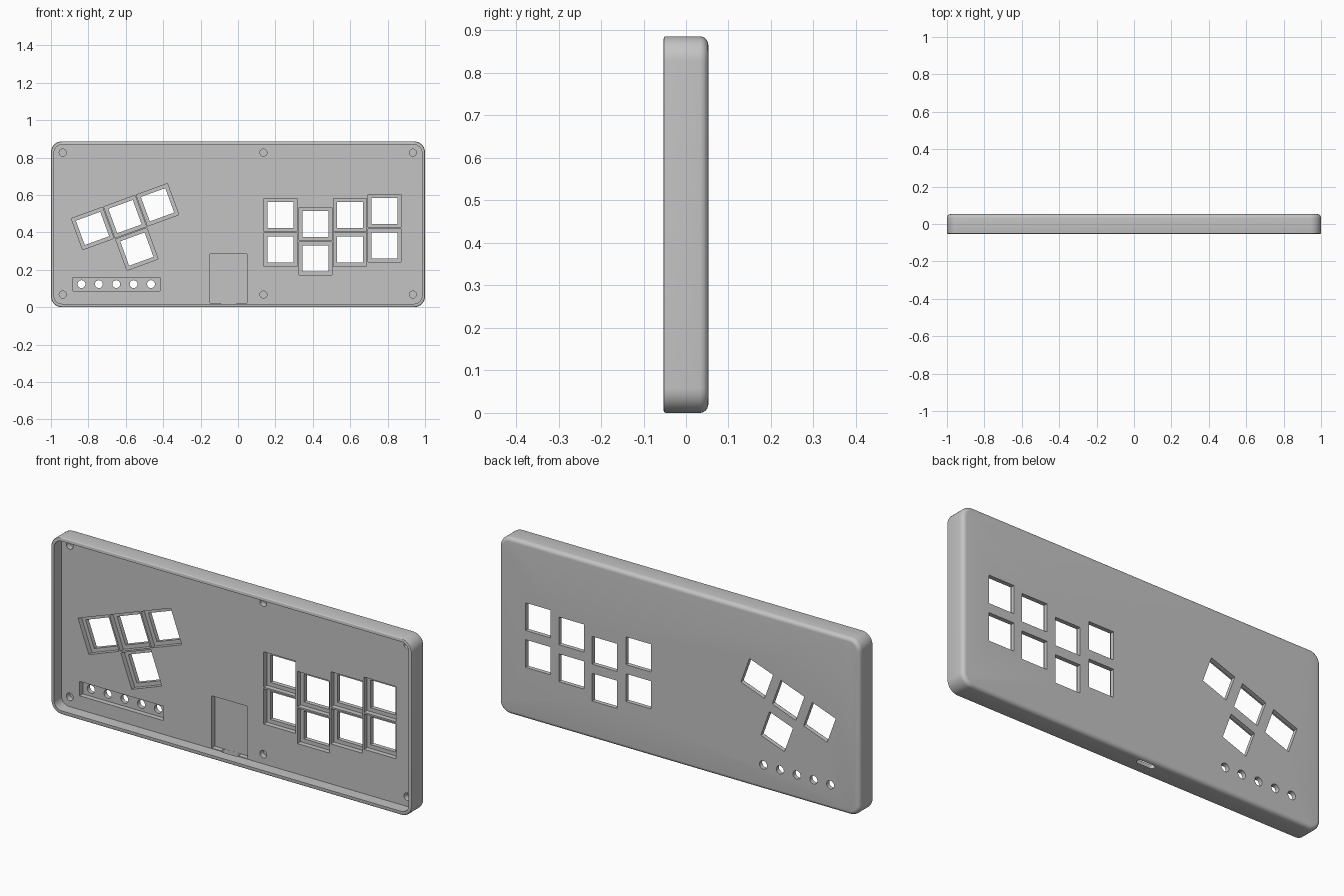
import bpy, bmesh
from math import sin, cos, pi, radians

if "Cube" in bpy.data.objects:
    bpy.data.objects.remove(bpy.data.objects["Cube"])

HEIGHT = 0.886
MID = HEIGHT / 2
FRONT, BACK = -0.0525, 0.0525
FLOOR = 0.006          # inner face of the panel
POCKET = 0.031         # floor of the recesses
KEY, POCKET_SIZE, PITCH = 0.139, 0.177, 0.185

grey = bpy.data.materials.new("case grey")
grey.use_nodes = True
grey.diffuse_color = (0.55, 0.55, 0.55, 1)
grey.node_tree.nodes["Principled BSDF"].inputs["Base Color"].default_value = grey.diffuse_color


def rounded(w, h, r, steps=10):
    """Outline of a rounded rectangle around the origin."""
    corners = [(1, 1), (-1, 1), (-1, -1), (1, -1)]
    return [(sx * (w / 2 - r) + r * cos((i + k / steps) * pi / 2),
             sy * (h / 2 - r) + r * sin((i + k / steps) * pi / 2))
            for i, (sx, sy) in enumerate(corners) for k in range(steps + 1)]


def rect(w, h):
    return [(w / 2, h / 2), (-w / 2, h / 2), (-w / 2, -h / 2), (w / 2, -h / 2)]


def circle(r, n=24):
    return [(r * cos(2 * pi * k / n), r * sin(2 * pi * k / n)) for k in range(n)]


def loft(name, rings):
    """Closed solid through rings of 3D points."""
    bm = bmesh.new()
    loops = [[bm.verts.new(p) for p in ring] for ring in rings]
    n = len(loops[0])
    for a, b in zip(loops, loops[1:]):
        for i in range(n):
            j = (i + 1) % n
            bm.faces.new((a[i], a[j], b[j], b[i]))
    bm.faces.new(loops[0])
    bm.faces.new(loops[-1])
    bmesh.ops.recalc_face_normals(bm, faces=bm.faces)
    mesh = bpy.data.meshes.new(name)
    bm.to_mesh(mesh)
    bm.free()
    mesh.materials.append(grey)
    obj = bpy.data.objects.new(name, mesh)
    bpy.context.collection.objects.link(obj)
    return obj


# Case body: rounded block, soft edge at the back, tiny one at the front
def body_ring(inset, y):
    return [(x, y, z + MID) for x, z in
            rounded(2 - 2 * inset, HEIGHT - 2 * inset, 0.058 - inset)]


FILLET, EDGE = 0.02, 0.005
profile = [(EDGE * (1 - sin(t * pi / 6)), FRONT + EDGE * (1 - cos(t * pi / 6))) for t in range(4)]
profile += [(FILLET * (1 - cos(t * pi / 12)), BACK - FILLET * (1 - sin(t * pi / 12))) for t in range(7)]
case = loft("case", [body_ring(i, y) for i, y in profile])
bpy.context.view_layer.objects.active = case
case.select_set(True)


def subtract(cutter):
    cutter.hide_render = True
    mod = case.modifiers.new("cut", "BOOLEAN")
    mod.operation = "DIFFERENCE"
    mod.solver = "EXACT"
    mod.object = cutter
    bpy.ops.object.modifier_apply(modifier=mod.name)
    bpy.data.objects.remove(cutter)


def cut(outline, x, z, y0, y1, angle=0):
    """Cut an outline straight through the case along y."""
    c, s = cos(angle), sin(angle)
    pts = [(x + u * c - v * s, z + u * s + v * c) for u, v in outline]
    subtract(loft("cutter", [[(u, y, v) for u, v in pts] for y in (y0, y1)]))


# Open cavity
cut(rounded(1.966, HEIGHT - 0.036, 0.041), 0, MID, -0.1, FLOOR)

# Key openings: two rows on one side, a tilted cluster on the other
keys = []
for x, z in [(0.227, 0.307), (0.414, 0.259), (0.599, 0.307), (0.783, 0.329)]:
    keys += [(x, z, 0), (x, z + PITCH, 0)]
tilt = radians(20)
for u, v in [(-1, 0), (0, 0), (1, 0), (0, -1)]:
    keys.append((-0.604 + PITCH * (u * cos(tilt) - v * sin(tilt)),
                 0.484 + PITCH * (u * sin(tilt) + v * cos(tilt)), tilt))
for x, z, angle in keys:
    cut(rect(POCKET_SIZE, POCKET_SIZE), x, z, -0.02, POCKET, angle)
    cut(rect(KEY, KEY), x, z, 0.0, 0.1, angle)

# Small button strip with five round holes
cut(rect(0.465, 0.072), -0.65, 0.123, -0.02, POCKET)
for i in range(5):
    cut(circle(0.021), -0.837 + i * 0.093, 0.123, 0.0, 0.1)

# Circuit board recess
cut(rect(0.198, 0.262), -0.051, 0.152, -0.02, POCKET)

# Blind screw holes
for x in (-0.937, 0.136, 0.935):
    for z in (0.067, 0.826):
        cut(circle(0.019), x, z, -0.02, 0.034)

# Cable slot through the lower wall
slot = rounded(0.096, 0.028, 0.0139, 6)
subtract(loft("cutter", [[(x - 0.051, y + 0.0165, z) for x, y in slot] for z in (-0.03, 0.04)]))

bpy.ops.object.shade_smooth_by_angle(angle=radians(30))
